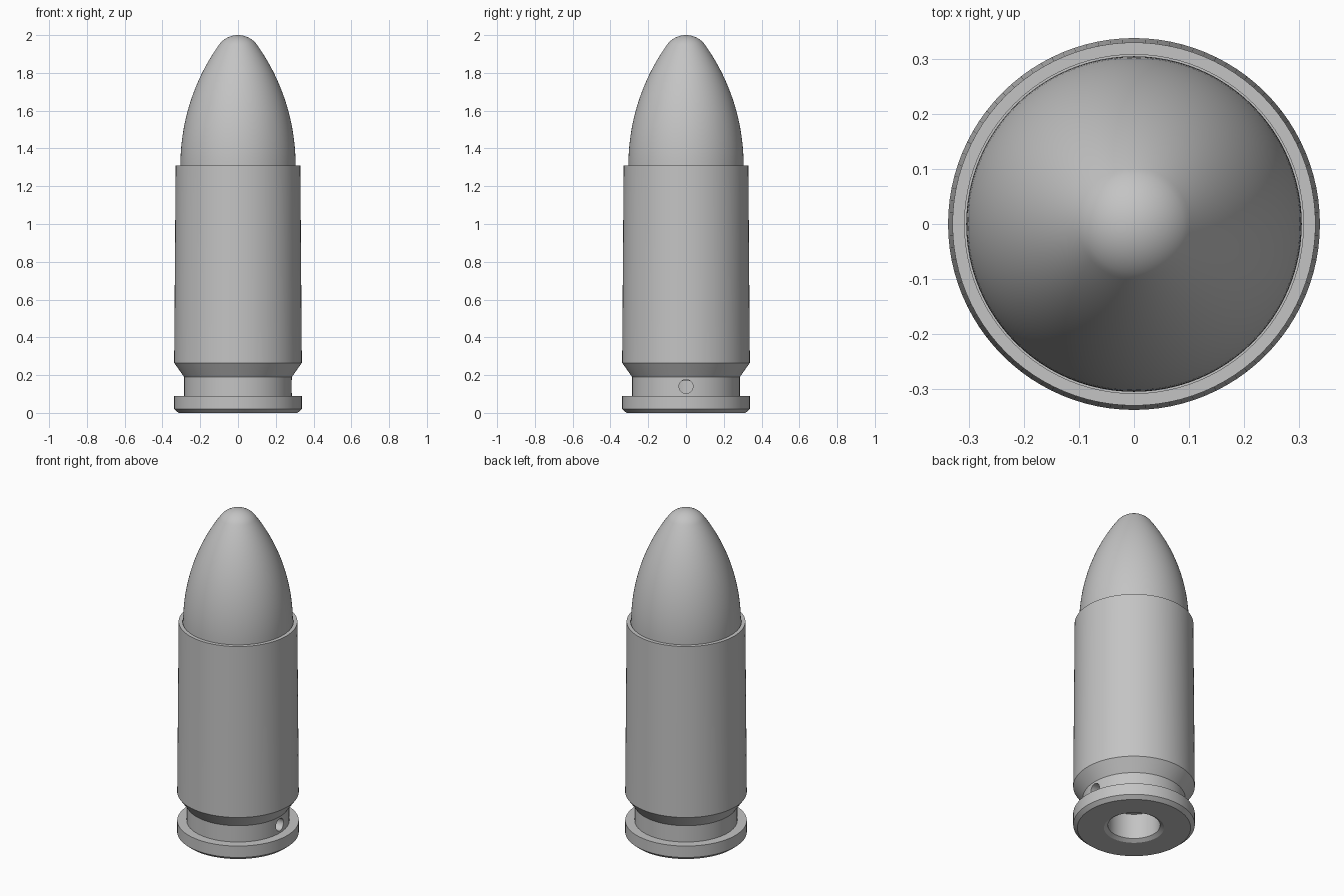
import bpy
import bmesh
import math

if "Cube" in bpy.data.objects:
    bpy.data.objects.remove(bpy.data.objects["Cube"], do_unlink=True)

SIDES = 96

metal = bpy.data.materials.new("grey metal")
metal.use_nodes = True
grey = (0.55, 0.55, 0.55, 1.0)
metal.diffuse_color = grey
metal.node_tree.nodes["Principled BSDF"].inputs["Base Color"].default_value = grey


def activate(obj):
    bpy.ops.object.select_all(action="DESELECT")
    obj.select_set(True)
    bpy.context.view_layer.objects.active = obj


def smooth(obj):
    activate(obj)
    bpy.ops.object.shade_smooth_by_angle(angle=math.radians(25))


def lathe(name, profile):
    """Spin a list of (radius, height) points around the vertical axis."""
    bm = bmesh.new()
    verts = [bm.verts.new((r, 0, z)) for r, z in profile]
    edges = [bm.edges.new(pair) for pair in zip(verts, verts[1:])]
    bmesh.ops.spin(bm, geom=verts + edges, cent=(0, 0, 0), axis=(0, 0, 1),
                   angle=math.tau, steps=SIDES, use_merge=True)
    bmesh.ops.remove_doubles(bm, verts=bm.verts, dist=1e-5)
    bmesh.ops.recalc_face_normals(bm, faces=bm.faces)
    mesh = bpy.data.meshes.new(name)
    bm.to_mesh(mesh)
    bm.free()
    obj = bpy.data.objects.new(name, mesh)
    bpy.context.collection.objects.link(obj)
    mesh.materials.append(metal)
    return obj


# Case: base pocket, rim, extractor groove, tapered body and open mouth
case = lathe("case", [
    (0, 0.17), (0.145, 0.17), (0.145, 0.015), (0.167, 0),
    (0.315, 0), (0.338, 0.02), (0.338, 0.09),
    (0.285, 0.09), (0.285, 0.19), (0.338, 0.265),
    (0.33, 1.31), (0.308, 1.31), (0.308, 1.2), (0, 1.2),
])

# Small round side hole through the groove wall into the pocket
bpy.ops.mesh.primitive_cylinder_add(vertices=32, radius=0.037, depth=0.25,
                                    location=(0.235, 0, 0.14),
                                    rotation=(0, math.pi / 2, 0))
cutter = bpy.context.object
cutter.name = "hole_cutter"
cutter.hide_render = True
cutter.data.materials.append(metal)
hole = case.modifiers.new("side hole", "BOOLEAN")
hole.operation = "DIFFERENCE"
hole.solver = "EXACT"
hole.object = cutter
activate(case)
bpy.ops.object.modifier_apply(modifier=hole.name)
bpy.data.objects.remove(cutter, do_unlink=True)
smooth(case)

# Tip: curved ogive flowing into a round nose
BODY_R, BASE_Z, NOSE_R, ARC_R = 0.305, 1.31, 0.125, 1.10
nose_z = 2 - NOSE_R
join = math.atan2(nose_z - BASE_Z, ARC_R - BODY_R)
tip = [(0, 1.21), (BODY_R, 1.21)]
for i in range(25):
    a = join * i / 24
    tip.append((BODY_R - ARC_R + ARC_R * math.cos(a), BASE_Z + ARC_R * math.sin(a)))
for i in range(1, 13):
    a = join + (math.pi / 2 - join) * i / 12
    tip.append((max(0, NOSE_R * math.cos(a)), nose_z + NOSE_R * math.sin(a)))
smooth(lathe("rounded_tip", tip))
